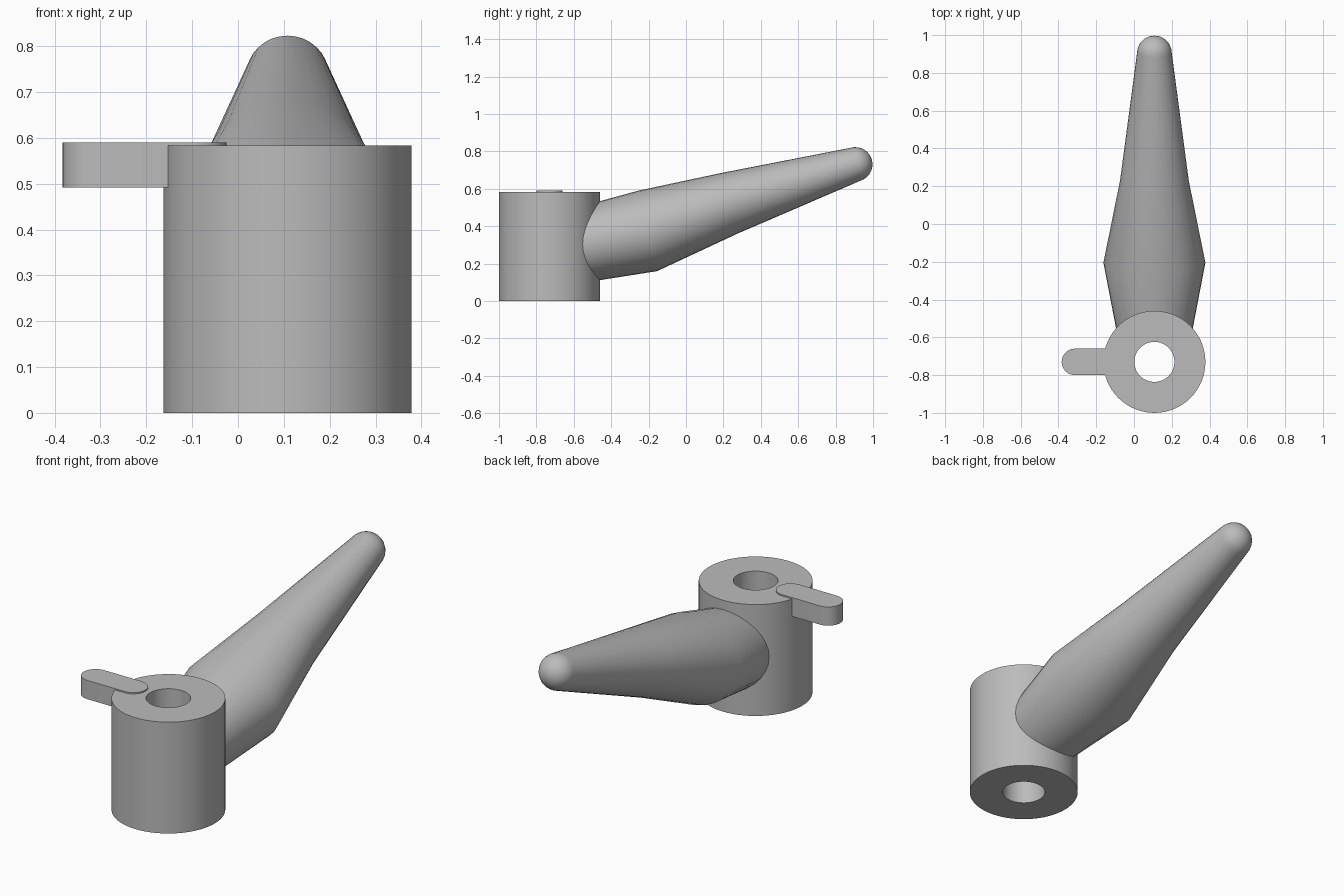
import bpy, bmesh
from math import sin, cos, pi, radians
from mathutils import Vector

cube = bpy.data.objects.get("Cube")
if cube:
    bpy.data.objects.remove(cube, do_unlink=True)

grey = bpy.data.materials.new("plain grey")
grey.use_nodes = True
colour = (0.5, 0.5, 0.5, 1)
grey.diffuse_color = colour
grey.node_tree.nodes["Principled BSDF"].inputs["Base Color"].default_value = colour

CX, CY = 0.108, -0.73


def finish(name, bm, angle=30):
    bmesh.ops.recalc_face_normals(bm, faces=bm.faces)
    mesh = bpy.data.meshes.new(name)
    bm.to_mesh(mesh)
    bm.free()
    mesh.materials.append(grey)
    obj = bpy.data.objects.new(name, mesh)
    bpy.context.collection.objects.link(obj)
    bpy.ops.object.select_all(action='DESELECT')
    obj.select_set(True)
    bpy.context.view_layer.objects.active = obj
    bpy.ops.object.shade_smooth_by_angle(angle=radians(angle))
    return obj


def bridge(bm, a, b):
    n = len(a)
    for i in range(n):
        j = (i + 1) % n
        bm.faces.new((a[i], a[j], b[j], b[i]))


# Hub: a rectangular section swept around the bore
def make_hub(outer=0.27, bore=0.106, height=0.583, n=64):
    bm = bmesh.new()
    section = [(bore, 0), (outer, 0), (outer, height), (bore, height)]
    loops = [[bm.verts.new((CX + r * cos(2 * pi * i / n), CY + r * sin(2 * pi * i / n), z))
              for i in range(n)] for r, z in section]
    for k in range(4):
        bridge(bm, loops[k], loops[(k + 1) % 4])
    finish("hub", bm)


# Pointer tab: an extruded slot shape, slightly proud of the hub top
def make_tab(x0=-0.383, x1=-0.025, r=0.07, z0=0.492, z1=0.59, n=16):
    bm = bmesh.new()
    outline = []
    for cx, start in ((x1 - r, -pi / 2), (x0 + r, pi / 2)):
        for i in range(n + 1):
            a = start + pi * i / n
            outline.append((cx + r * cos(a), CY + r * sin(a)))
    low, high = [[bm.verts.new((x, y, z)) for x, y in outline] for z in (z0, z1)]
    bridge(bm, low, high)
    bm.faces.new(low)
    bm.faces.new(high)
    finish("pointer_tab", bm)


# Handle: tilted elliptical rings lofted to a rounded tip
def make_handle(n=32, steps=7):
    bm = bmesh.new()
    # centre y, centre z, half width, half height, tilt in degrees
    rings = [(-0.60, 0.293, 0.194, 0.203, 0),
             (-0.205, 0.375, 0.27, 0.221, 13),
             (0.23, 0.522, 0.182, 0.168, 15)]
    tip_y, tip_z, tip_r, tilt = 0.905, 0.731, 0.092, 17
    for i in range(steps):
        a = pi / 2 * i / steps
        rings.append((tip_y + tip_r * sin(a) * cos(radians(tilt)),
                      tip_z + tip_r * sin(a) * sin(radians(tilt)),
                      tip_r * cos(a), tip_r * cos(a), tilt))
    loops = []
    for y, z, w, h, t in rings:
        up = Vector((0, -sin(radians(t)), cos(radians(t))))
        centre = Vector((CX, y, z))
        loops.append([bm.verts.new(centre + Vector((w * cos(2 * pi * i / n), 0, 0))
                                   + up * h * sin(2 * pi * i / n)) for i in range(n)])
    for a, b in zip(loops, loops[1:]):
        bridge(bm, a, b)
    bm.faces.new(loops[0])
    apex = bm.verts.new((CX, tip_y + tip_r * cos(radians(tilt)), tip_z + tip_r * sin(radians(tilt))))
    last = loops[-1]
    for i in range(n):
        bm.faces.new((last[i], last[(i + 1) % n], apex))
    finish("handle", bm, 35)


make_hub()
make_tab()
make_handle()
